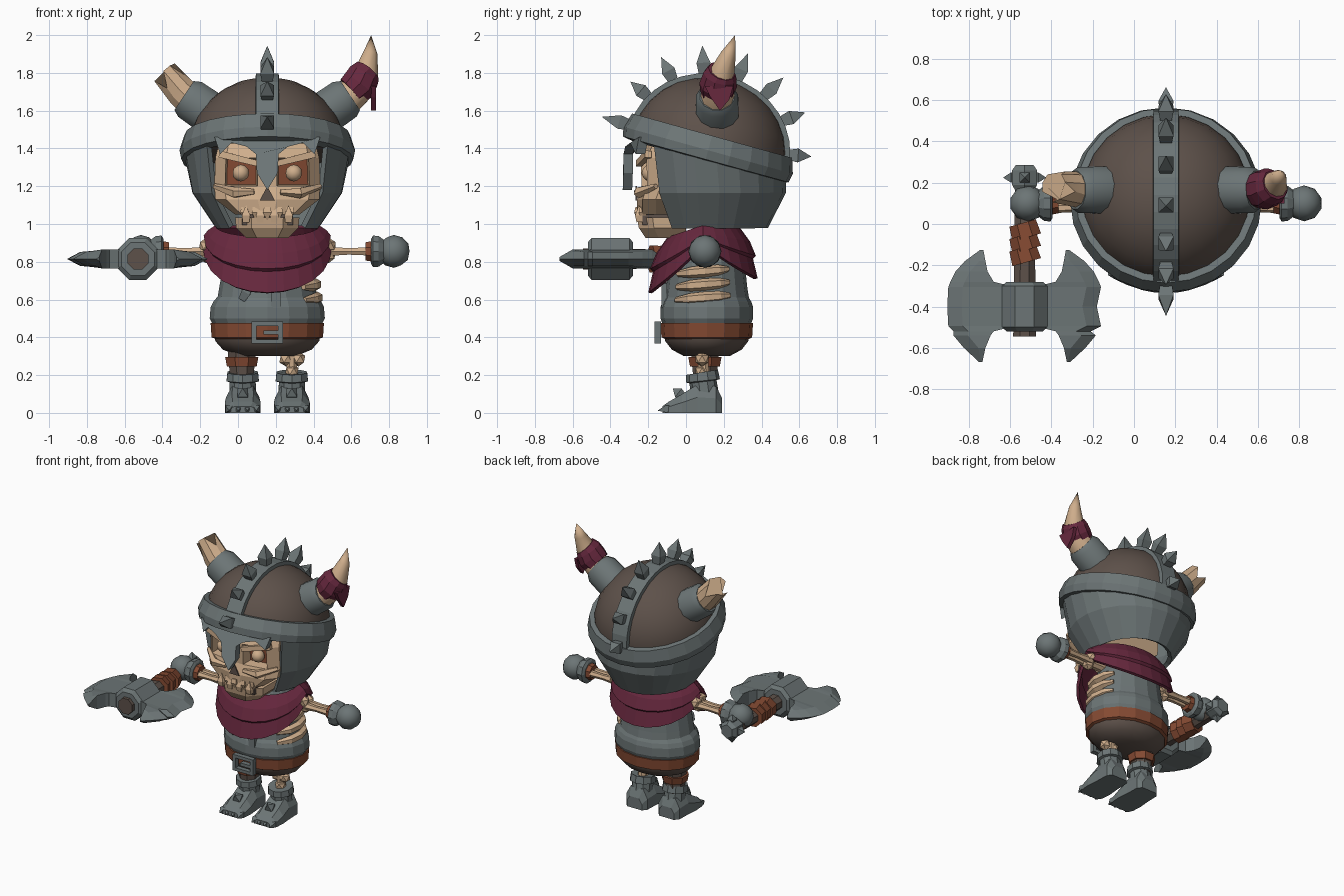
import bpy, bmesh, math
from mathutils import Vector, Matrix

if "Cube" in bpy.data.objects:
    bpy.data.objects.remove(bpy.data.objects["Cube"])

CX, CY = 0.155, 0.11          # body axis


def material(name, r, g, b):
    m = bpy.data.materials.new(name)
    m.diffuse_color = (r, g, b, 1)
    m.use_nodes = True
    m.node_tree.nodes["Principled BSDF"].inputs["Base Color"].default_value = m.diffuse_color
    return m


STEEL = material("steel grey", .15, .178, .18)
BONE = material("bone", .62, .42, .26)
CLOTH = material("maroon cloth", .135, .021, .048)
LEATHER = material("red leather", .23, .068, .032)
BROWN = material("dark brown", .11, .082, .068)


def finish(bm, name, mat, smooth=0, solid=0):
    bmesh.ops.remove_doubles(bm, verts=bm.verts, dist=1e-4)
    bmesh.ops.recalc_face_normals(bm, faces=bm.faces)
    me = bpy.data.meshes.new(name)
    bm.to_mesh(me)
    bm.free()
    ob = bpy.data.objects.new(name, me)
    bpy.context.collection.objects.link(ob)
    me.materials.append(mat)
    if solid:
        mod = ob.modifiers.new("thickness", 'SOLIDIFY')
        mod.thickness, mod.offset = solid, 0
    if smooth:
        bpy.context.view_layer.objects.active = ob
        ob.select_set(True)
        bpy.ops.object.shade_smooth_by_angle(angle=math.radians(smooth))
        ob.select_set(False)
    return ob


def loft(name, rings, mat, closed=True, caps=True, smooth=0, solid=0):
    bm = bmesh.new()
    vs = [[bm.verts.new(p) for p in r] for r in rings]
    n = len(vs[0])
    for a, b in zip(vs, vs[1:]):
        for i in range(n if closed else n - 1):
            j = (i + 1) % n
            bm.faces.new((a[i], a[j], b[j], b[i]))
    if caps and closed:
        bm.faces.new(vs[0])
        bm.faces.new(vs[-1])
    return finish(bm, name, mat, smooth, solid)


def tube(name, pts, radii, mat, n=8, smooth=0):
    pts = [Vector(p) for p in pts]
    rings = []
    for i, p in enumerate(pts):
        t = (pts[min(i + 1, len(pts) - 1)] - pts[max(i - 1, 0)]).normalized()
        u = t.cross(Vector((0, 1, 0) if abs(t.y) < .8 else (0, 0, 1))).normalized()
        v = t.cross(u)
        rings.append([p + radii[i] * (math.cos(a) * u + math.sin(a) * v)
                      for a in [2 * math.pi * (k + .5) / n for k in range(n)]])
    return loft(name, rings, mat, smooth=smooth)


def ball(name, c, r, mat, sub=2):
    bm = bmesh.new()
    bmesh.ops.create_icosphere(bm, subdivisions=sub, radius=r,
                               matrix=Matrix.Translation(c))
    return finish(bm, name, mat, 40)


def spike(name, a, b, r, mat=STEEL):
    a, b = Vector(a), Vector(b)
    return tube(name, [a, a.lerp(b, .4), b], [r * .75, r, 0], mat, 4)


def box(name, c, size, mat):
    bm = bmesh.new()
    bmesh.ops.create_cube(bm, size=1, matrix=Matrix.Translation(c) @ Matrix.Diagonal((*size, 1)))
    return finish(bm, name, mat)


def ellipse(z, rx, ry, n=16, cy=CY):
    return [(CX + rx * math.sin(a), cy - ry * math.cos(a), z)
            for a in [2 * math.pi * k / n for k in range(n)]]


# ---- helmet: everything on the tilted rim uses this frame
HELM = Matrix.Translation((CX, .12, 1.40)) @ Matrix.Rotation(math.radians(-15.5), 4, 'X')


def tilted(r, z, n=24, ry=None):
    return [HELM @ Vector((r * math.sin(a), -(ry or r) * math.cos(a), z))
            for a in [2 * math.pi * k / n for k in range(n)]]


loft("helmet_dome", [tilted(.415 * math.cos(t), .375 * math.sin(t))
                     for t in [math.pi / 2 * k / 7 for k in range(8)]], BROWN, smooth=40)
loft("helmet_band", [tilted(.40, -.07), tilted(.455, -.06), tilted(.465, -.01),
                     tilted(.44, .07), tilted(.40, .07), tilted(.40, -.07)], STEEL, caps=False)

# crest over the dome with a row of spikes
crest = []
for k in range(17):
    t = math.pi * k / 16
    d = Vector((0, -math.cos(t), math.sin(t)))
    crest.append([HELM @ Vector((x, d.y * (.40 + h), d.z * (.36 + h)))
                  for x, h in ((-.065, -.02), (-.06, .035), (.06, .035), (.065, -.02))])
loft("helmet_crest", crest, STEEL)
for deg in (1, 25, 47, 71, 97, 121, 144, 169):
    t = math.radians(deg)
    d = Vector((0, -math.cos(t), math.sin(t)))
    r = math.hypot(.43 * d.y, .39 * d.z)
    tip = .59 if deg == 1 else .545
    spike("crest_spike", HELM @ (d * r), HELM @ (d * tip), .052)

# cheek and neck guard, open at the face
angles = [math.radians(47 + 266 * k / 16) for k in range(17)]
guard = [[HELM @ Vector((.425 * math.sin(a), -.42 * math.cos(a), -.03)) for a in angles]]
for z, rx, ry in ((1.17, .385, .385), (.985, .26, .29)):
    guard.append([(CX + rx * math.sin(a), .13 - ry * math.cos(a), z) for a in angles])
loft("cheek_guard", guard, STEEL, closed=False, solid=.03)

# brow and nose guard
half = [(.28, 1.46), (.25, 1.37), (.19, 1.43), (.11, 1.41), (.06, 1.37), (.055, 1.27)]
prof = half + [(0, 1.18)] + [(-x, z) for x, z in half[::-1]]
loft("nose_guard", [[(CX + x, y + 1.1 * x * x, z) for x, z in prof] for y in (-.335, -.285)], STEEL)

# horns: collars, broken left horn, whole right horn
for s in (-1, 1):
    tube("horn_collar", [(CX + s * o, .165, z) for o, z in ((.25, 1.55), (.41, 1.66), (.44, 1.68))],
         [.12, .115, .095], STEEL, 12, 30)
broken = tube("broken_horn", [(-.22, .165, 1.63), (-.30, .17, 1.70), (-.365, .18, 1.775)],
              [.095, .085, .075], BONE, 10, 30)
for i, v in enumerate(broken.data.vertices):
    if i >= 20:
        v.co += Vector((-.025, 0, .03)) * (1 if i % 3 else -1.1)
tube("whole_horn", [(.55, .165, 1.64), (.63, .17, 1.71), (.68, .19, 1.80), (.70, .225, 1.90), (.705, .26, 2.0)],
     [.095, .085, .067, .04, 0], BONE, 10, 40)
tube("horn_wrap", [(.60, .165, 1.70), (.64, .17, 1.735), (.665, .18, 1.785), (.685, .19, 1.81)],
     [.09, .10, .09, .075], CLOTH, 10)
loft("horn_wrap_tail", [[(x, y, z) for y, z in ((.10, 1.73), (.25, 1.73), (.23, 1.66), (.18, 1.60), (.13, 1.67))]
                        for x in (.705, .73)], CLOTH)

# ---- skull: socket faces are inset, pushed in and coloured
rows = []
for z, w, yf in ((1.45, .25, -.19), (1.35, .275, -.24), (1.20, .28, -.235), (1.13, .275, -.26), (1.05, .17, -.26)):
    k = w / .27
    row = [(-.27, .1), (-.215, .03), (-.05, 0), (.05, 0), (.215, .03), (.27, .1)]
    rows.append([(CX + x * k, yf + y, z) for x, y in row] + [(CX + w, .1, z), (CX - w, .1, z)])
skull = loft("skull", rows, BONE)
skull.data.materials.append(LEATHER)
bm = bmesh.new()
bm.from_mesh(skull.data)
sockets = []
for f in bm.faces:
    c = f.calc_center_median()
    if 1.21 < c.z < 1.34 and .08 < abs(c.x - CX) < .18 and c.y < -.1:
        sockets.append(f)
bmesh.ops.inset_individual(bm, faces=sockets, thickness=.012)
for f in sockets:
    f.material_index = 1
    for v in f.verts:
        v.co.y += .07
bm.to_mesh(skull.data)
bm.free()
for s in (-1, 1):
    ball("eye", (CX + s * .14, -.19, 1.27), .045, BONE)
    # slanted brow ridge and cheekbone
    tube("brow_ridge", [(CX + s * .05, -.25, 1.32), (CX + s * .25, -.2, 1.37)], [.022, .026], BONE, 4)
    tube("cheekbone", [(CX + s * .07, -.26, 1.17), (CX + s * .17, -.25, 1.165), (CX + s * .28, -.16, 1.20)],
         [.015, .03, .015], BONE, 5)
loft("nose_hole", [[(CX + x, y, z) for x, z in ((-.04, 1.125), (0, 1.20), (.04, 1.125))] for y in (-.268, -.26)], BROWN)
box("mouth_gap", (CX, -.13, 1.04), (.27, .2, .09), BROWN)
loft("jaw", [[(CX + x * w, y * d, z) for x, y in ((-1, 0), (-1, -.17), (-.5, -.25), (.5, -.25), (1, -.17), (1, 0))]
             for z, w, d in ((1.035, .17, 1.04), (.98, .165, 1), (.925, .11, .85))], BONE)
for i in range(5):
    x = CX + (i - 2) * .06
    y = -.25 + abs(i - 2) * .012
    spike("upper_tooth", (x, y, 1.09), (x, y - .005, 1.015), .032, BONE)
for i in range(4):
    x = CX + (i - 1.5) * .075
    spike("lower_tooth", (x, -.245, 1.01), (x, -.25, 1.10), .032, BONE)

# ---- scarf, long in front and behind, short over the shoulders
N = 24
scarf = []
for t, bulge in ((0, 0), (.3, .03), (.55, .035), (.6, .015), (1, 0)):
    ring = []
    for k in range(N):
        a = 2 * math.pi * k / N
        c = math.cos(a)
        top = .985 - .06 * max(c, 0)
        low = .90 - (.265 if c > 0 else .19) * abs(c) ** .8
        rx, ry = .27 + .065 * t + bulge * .6, .18 + .10 * t + bulge
        ring.append((CX + rx * math.sin(a), .09 - ry * c, top + (low - top) * t))
    scarf.append(ring)
loft("scarf", scarf, CLOTH, caps=False, solid=.02)

# ---- torso, belt, tunic
loft("vest", [ellipse(z, rx, ry) for z, rx, ry in
              ((.93, .17, .14), (.80, .23, .20), (.66, .255, .215), (.60, .265, .225))], STEEL)
loft("vest_hem", [ellipse(z, rx, ry) for z, rx, ry in
                  ((.63, .25, .21), (.59, .285, .235), (.56, .30, .245), (.50, .305, .245), (.46, .285, .23))], STEEL)
box("vest_strap", (.20, -.115, .62), (.05, .03, .13), STEEL)
spike("vest_tear", (.02, -.09, .60), (.08, -.11, .70), .035)
for z, r in ((.61, .265), (.68, .258), (.75, .25)):
    arc = [math.radians(a) for a in (-42, -20, 0, 20, 35)]
    tube("rib", [(CX + r * math.cos(a), CY + r * .86 * math.sin(a) - .01, z + .02 * math.sin(a)) for a in arc],
         [.016, .03, .032, .028, .014], BONE, 6)
loft("belt", [ellipse(z, rx, ry) for z, rx, ry in
              ((.475, .28, .225), (.475, .30, .245), (.40, .295, .24), (.39, .27, .22))], LEATHER)
loft("tunic", [ellipse(z, rx, ry) for z, rx, ry in
               ((.42, .28, .225), (.38, .275, .22), (.335, .235, .185), (.30, .15, .12))], BROWN, smooth=35)
for dx, dz, w, h in ((-.07, 0, .025, .115), (.07, 0, .025, .115), (0, .047, .16, .022), (0, -.047, .16, .022),
                     (.02, 0, .08, .022)):
    box("buckle", (CX + dx, -.15, .425 + dz), (w, .035, h), STEEL)

# ---- legs and boots
tube("wrapped_leg", [(.02, .1, .42), (.02, .1, .17)], [.09, .065], BROWN, 8)
tube("leg_strap", [(.02, .1, .295), (.02, .1, .245)], [.095, .085], LEATHER, 8)
tube("shin_bone", [(.285, .09, .40), (.285, .09, .26), (.285, .1, .15)], [.045, .03, .035], BONE, 8)
for dx, z in ((-.03, .285), (.035, .285), (0, .22)):
    ball("knee_knob", (.285 + dx, .085, z), .04, BONE, 1)
for x in (.025, .285):
    foot = []
    for y, w, h in ((.19, .06, .08), (.16, .085, .14), (.06, .088, .15), (-.02, .095, .10), (-.09, .09, .06), (-.125, .07, .035)):
        foot.append([(x + a * w, y, b * h) for a, b in
                     ((-1, 0), (-1, .55), (-.6, 1), (.6, 1), (1, .55), (1, 0))])
    loft("boot_foot", foot, STEEL)
    tube("boot_shaft", [(x, .10, .09), (x, .09, .165), (x, .09, .17), (x, .085, .215), (x, .085, .20)],
         [.075, .072, .09, .085, .06], STEEL, 10)
    spike("boot_stud", (x, -.02, .09), (x, -.07, .13), .04)
    for k in range(4):
        tx = x + (k - 1.5) * .048
        spike("toe_claw", (tx, -.08, .025), (tx, -.15, .012), .026)

# ---- arms and fists
for s in (-1, 1):
    def at(o, y=.1, z=.855):
        return (CX + s * o, y, z)
    tube("upper_arm", [at(.15), at(.34)], [.035, .035], BONE, 8)
    for y, z in ((.075, .885), (.13, .87), (.1, .835)):
        ball("elbow_knob", at(.325, y, z), .042, BONE, 1)
    for y in (.078, .125):
        tube("forearm_bone", [at(.32, y), at(.43, y), at(.54, y)], [.028, .02, .025], BONE, 6)
    tube("wrist_wrap", [at(.52), at(.56)], [.052, .06], LEATHER, 8)
    tube("cuff", [at(.55), at(.56), at(.59), at(.63)], [.07, .088, .085, .055], STEEL, 10)
    ball("fist", at(.67), .087, STEEL)

# ---- double axe, handle running front to back
AX, AZ = -.53, .815
tube("axe_handle", [(AX, .2, AZ), (AX, -.545, AZ)], [.05, .06], BROWN, 8)
for y in (-.03, -.09, -.15):
    tube("grip_wrap", [(AX - .01, y + .035, AZ), (AX + .01, y - .035, AZ)], [.072, .078], LEATHER, 8)
tube("axe_hub", [(AX, y, AZ) for y in (-.28, -.30, -.50, -.52)], [.095, .12, .12, .095], STEEL, 8)
tube("pommel", [(AX, y, AZ) for y in (.15, .19, .26, .285)], [.045, .07, .07, .05], STEEL, 6)
for d in ((-1, 0), (1, 0), (0, 1), (0, -1)):
    spike("pommel_spike", (AX + d[0] * .04, .225, AZ + d[1] * .04), (AX + d[0] * .105, .225, AZ + d[1] * .105), .035)
blade = ((-.125, .20, .215), (-.18, .19, .29), (-.23, .18, .335), (-.28, .15, .36), (-.305, .05, .37),
         (-.40, .05, .375), (-.495, .05, .37), (-.52, .15, .345), (-.54, .165, .345), (-.60, .19, .295), (-.67, .205, .22))
for s in (-1, 1):
    rings = []
    for i, (y, a, b) in enumerate(blade):
        b -= .025 if s > 0 and i in (5, 7) else 0
        t = .05 if 0 < i < len(blade) - 1 else .01
        m = max(b - .07, a + (b - a) * .3)
        rings.append([(AX + s * x, y, AZ + z) for x, z in ((a, -t), (m, -t * .75), (b, 0), (m, t * .75), (a, t))])
    loft("axe_blade", rings, STEEL)
